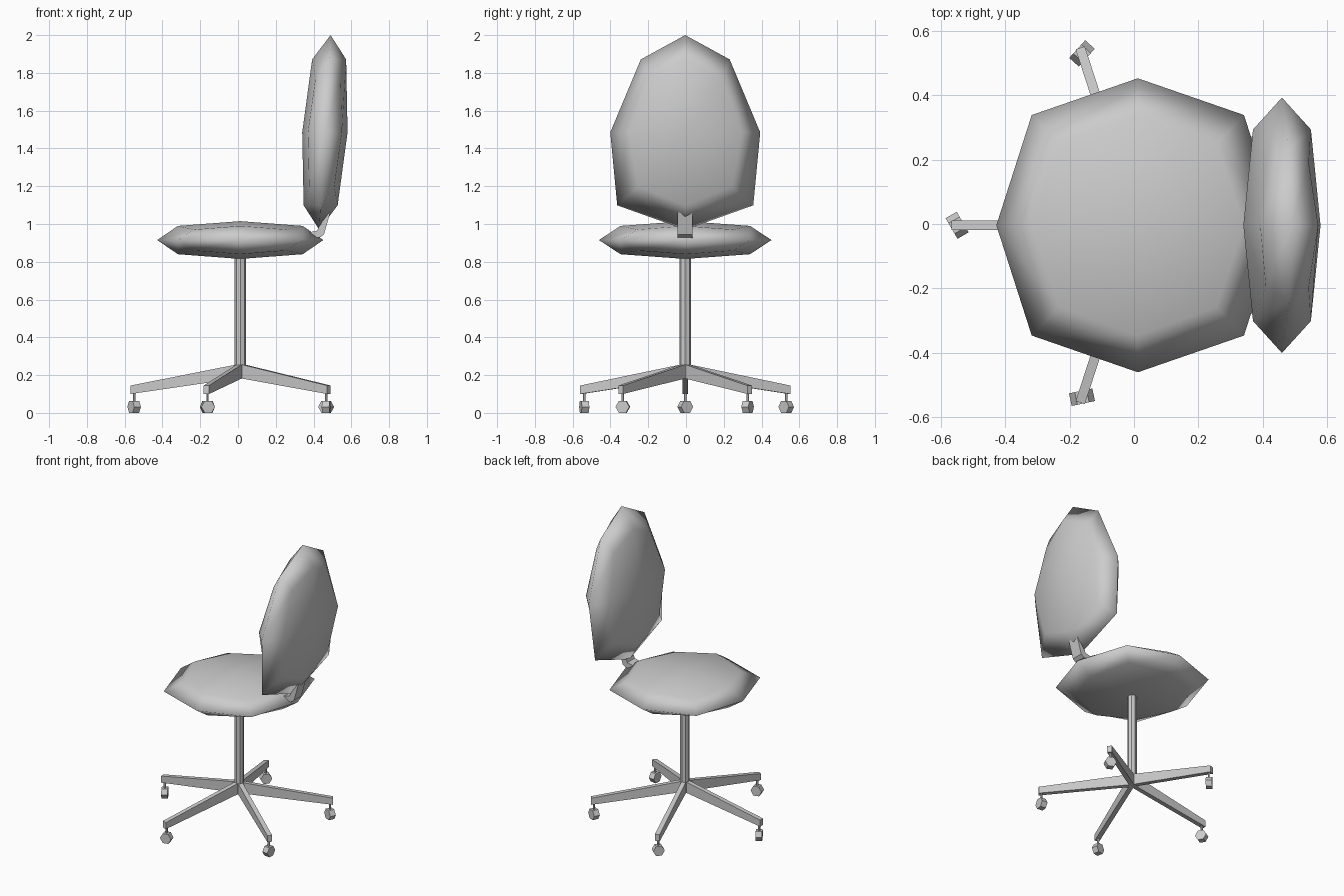
import bpy, math
from mathutils import Matrix, Vector

if "Cube" in bpy.data.objects:
    bpy.data.objects.remove(bpy.data.objects["Cube"])

CX, CY = 0.012, -0.004   # swivel axis


def make_mesh(name, verts, faces):
    me = bpy.data.meshes.new(name)
    me.from_pydata(verts, [], faces)
    me.update()
    ob = bpy.data.objects.new(name, me)
    bpy.context.collection.objects.link(ob)
    return ob


def cushion(name, bottom, top, half_x):
    """Box cage between two levels (x, z, half_y), rounded by one subdivision."""
    verts = []
    for x, z, hy in (bottom, top):
        verts += [(x + sx * half_x, CY + sy * hy, z)
                  for sx, sy in ((-1, -1), (1, -1), (1, 1), (-1, 1))]
    faces = [(3, 2, 1, 0), (4, 5, 6, 7)]
    faces += [(i, (i + 1) % 4, (i + 1) % 4 + 4, i + 4) for i in range(4)]
    ob = make_mesh(name, verts, faces)
    for p in ob.data.polygons:
        p.use_smooth = True
    sub = ob.modifiers.new("round", 'SUBSURF')
    sub.levels = sub.render_levels = 1
    sub.use_limit_surface = False
    return ob


def bar(name, profile, width, matrix):
    """Side profile (x, z) extruded evenly across y."""
    n = len(profile)
    verts = [matrix @ Vector((x, s * width / 2, z)) for s in (-1, 1) for x, z in profile]
    faces = [tuple(range(n)), tuple(reversed(range(n, 2 * n)))]
    faces += [((i + 1) % n, i, i + n, (i + 1) % n + n) for i in range(n)]
    return make_mesh(name, verts, faces)


def post(name, sides, radius, z0, z1, x, y):
    bpy.ops.mesh.primitive_cylinder_add(vertices=sides, radius=radius, depth=z1 - z0,
                                        location=(x, y, (z0 + z1) / 2))
    bpy.context.object.name = name


# Padded seat and backrest
cushion("seat", (CX, 0.815, 0.457), (CX, 1.015, 0.457), 0.44)
cushion("backrest", (0.43, 0.97, 0.522), (0.49, 2.0, 0.272), 0.12)

# Bent bracket joining seat and backrest
bar("back_bracket",
    [(0.33, 0.91), (0.435, 0.93), (0.455, 0.945), (0.488, 1.06),
     (0.455, 1.07), (0.42, 0.965), (0.33, 0.945)],
    0.08, Matrix.Translation((0, CY - 0.002, 0)))

# Central column
post("column", 8, 0.03, 0.185, 0.84, CX, CY)

# Five-star base with casters
hexagon = [(0.037 * math.cos(math.radians(a)), 0.037 * math.sin(math.radians(a)))
           for a in range(0, 360, 60)]
for i in range(5):
    ang = math.pi + i * math.tau / 5
    spin = Matrix.Translation((CX, CY, 0)) @ Matrix.Rotation(ang, 4, 'Z')
    bar(f"base_leg_{i + 1}", [(0, 0.185), (0.58, 0.1), (0.58, 0.145), (0, 0.26)], 0.03, spin)
    hub = spin @ Vector((0.562, 0, 0.032))
    post(f"caster_stem_{i + 1}", 6, 0.007, 0.04, 0.115, hub.x, hub.y)
    roll = Matrix.Translation(hub) @ Matrix.Rotation(ang + math.radians(120), 4, 'Z')
    bar(f"caster_wheel_{i + 1}", hexagon, 0.04, roll)
